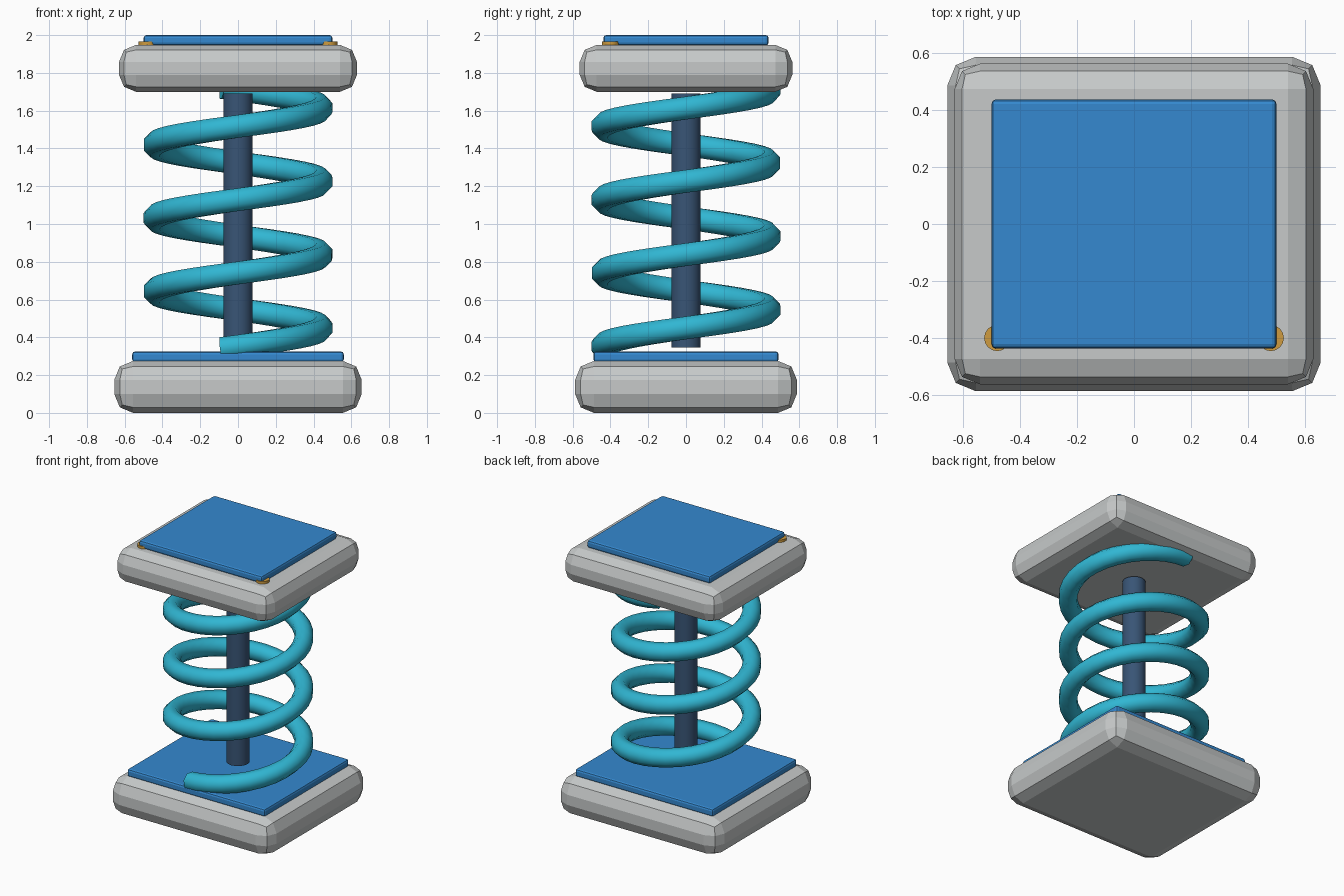
import bpy, bmesh, math
from mathutils import Vector

if "Cube" in bpy.data.objects:
    bpy.data.objects.remove(bpy.data.objects["Cube"])


def material(name, rgb):
    m = bpy.data.materials.new(name)
    m.diffuse_color = (*rgb, 1)
    m.use_nodes = True
    m.node_tree.nodes["Principled BSDF"].inputs["Base Color"].default_value = m.diffuse_color
    return m


GREY = material("light grey", (0.57, 0.59, 0.59))
BLUE = material("blue", (0.035, 0.25, 0.63))
TEAL = material("teal", (0.03, 0.47, 0.65))
NAVY = material("navy", (0.04, 0.09, 0.18))
GOLD = material("gold", (0.62, 0.33, 0.05))


def finish(bm, name, mat, smooth=False):
    bmesh.ops.recalc_face_normals(bm, faces=bm.faces)
    me = bpy.data.meshes.new(name)
    bm.to_mesh(me)
    bm.free()
    me.materials.append(mat)
    ob = bpy.data.objects.new(name, me)
    bpy.context.collection.objects.link(ob)
    if smooth:
        bpy.ops.object.select_all(action='DESELECT')
        ob.select_set(True)
        bpy.context.view_layer.objects.active = ob
        bpy.ops.object.shade_smooth_by_angle(angle=math.radians(50))
    return ob


def rounded_box(name, half_x, half_y, z0, z1, bevel, mat):
    bm = bmesh.new()
    bmesh.ops.create_cube(bm, size=2)
    for v in bm.verts:
        v.co = (v.co.x * half_x, v.co.y * half_y, z0 if v.co.z < 0 else z1)
    bmesh.ops.bevel(bm, geom=bm.edges[:], offset=bevel, offset_type='OFFSET',
                    segments=2, profile=0.5, affect='EDGES')
    return finish(bm, name, mat)


def cylinder(name, x, y, z0, z1, radius, sides, mat):
    bm = bmesh.new()
    bmesh.ops.create_cone(bm, cap_ends=True, segments=sides,
                          radius1=radius, radius2=radius, depth=z1 - z0)
    bmesh.ops.translate(bm, verts=bm.verts, vec=(x, y, (z0 + z1) / 2))
    return finish(bm, name, mat, smooth=True)


def helix_tube(name, radius, wire, pitch, z_at_zero, start, end, steps, sides, mat):
    bm = bmesh.new()
    rings = []
    for i in range(steps + 1):
        a = math.radians(start + (end - start) * i / steps)
        out = Vector((math.cos(a), math.sin(a), 0))
        rise = pitch / math.tau
        tangent = Vector((-radius * out.y, radius * out.x, rise)).normalized()
        up = out.cross(tangent)
        centre = out * radius + Vector((0, 0, z_at_zero + rise * a))
        ring = []
        for k in range(sides):
            t = math.tau * (k + 0.5) / sides
            ring.append(bm.verts.new(centre + wire * (out * math.cos(t) + up * math.sin(t))))
        rings.append(ring)
    for r0, r1 in zip(rings, rings[1:]):
        for k in range(sides):
            n = (k + 1) % sides
            bm.faces.new((r0[k], r0[n], r1[n], r1[k]))
    bm.faces.new(rings[0])
    bm.faces.new(rings[-1])
    return finish(bm, name, mat, smooth=True)


# Lower block and its inlaid plate
rounded_box("base_block", 0.655, 0.587, 0.0, 0.275, 0.1, GREY)
rounded_box("base_plate", 0.56, 0.49, 0.268, 0.325, 0.015, BLUE)

# Central rod and the coil around it
cylinder("centre_rod", 0, 0, 0.345, 1.69, 0.078, 16, NAVY)
helix_tube("coil_spring", 0.44, 0.065, 0.388, 0.45, -101, 101 + 360 * 3, 116, 8, TEAL)

# Upper block and its plate
rounded_box("top_block", 0.63, 0.563, 1.70, 1.948, 0.09, GREY)
rounded_box("top_plate", 0.5, 0.437, 1.945, 2.0, 0.015, BLUE)

# Small round studs under the front corners of the top plate
for side, label in ((-1, "left"), (1, "right")):
    cylinder(f"{label}_stud", side * 0.48, -0.4, 1.94, 1.966, 0.046, 16, GOLD)
